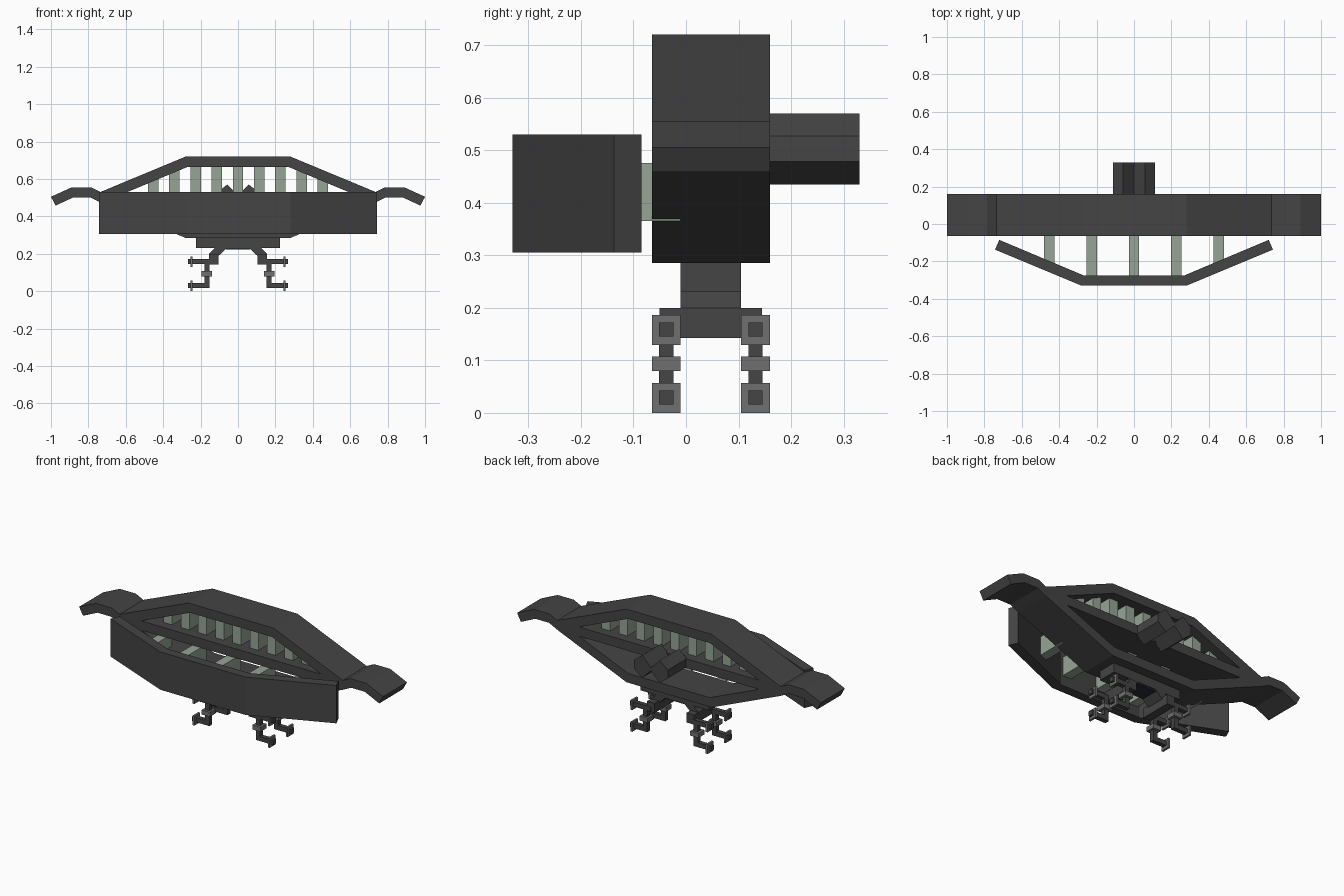
import bpy, bmesh
from mathutils import Vector

if "Cube" in bpy.data.objects:
    bpy.data.objects.remove(bpy.data.objects["Cube"])


def material(name, rgb):
    m = bpy.data.materials.new(name)
    m.diffuse_color = (*rgb, 1)
    m.use_nodes = True
    m.node_tree.nodes["Principled BSDF"].inputs["Base Color"].default_value = m.diffuse_color
    return m


DARK = material("dark_grey", (0.058, 0.058, 0.058))
GREEN = material("pale_green_grey", (0.31, 0.375, 0.31))
LIGHT = material("mid_grey", (0.16, 0.16, 0.16))
NAVY = material("dark_navy", (0.02, 0.026, 0.036))


def prism(name, pts, axis, lo, hi, mat):
    """Extrude a 2D outline along y (x,z points) or z (x,y points)."""
    bm = bmesh.new()
    if axis == 'y':
        verts = [bm.verts.new((a, lo, b)) for a, b in pts]
        step = Vector((0, hi - lo, 0))
    else:
        verts = [bm.verts.new((a, b, lo)) for a, b in pts]
        step = Vector((0, 0, hi - lo))
    face = bm.faces.new(verts)
    ext = bmesh.ops.extrude_face_region(bm, geom=[face], use_keep_orig=True)
    moved = [g for g in ext["geom"] if isinstance(g, bmesh.types.BMVert)]
    bmesh.ops.translate(bm, vec=step, verts=moved)
    bmesh.ops.recalc_face_normals(bm, faces=bm.faces)
    me = bpy.data.meshes.new(name)
    bm.to_mesh(me)
    bm.free()
    me.materials.append(mat)
    ob = bpy.data.objects.new(name, me)
    bpy.context.collection.objects.link(ob)
    return ob


def box(name, x, y, z, mat):
    pts = [(x[0], z[0]), (x[1], z[0]), (x[1], z[1]), (x[0], z[1])]
    return prism(name, pts, 'y', y[0], y[1], mat)


def mirrored(half):
    """Close a right-hand outline with its left-hand reflection."""
    return half + [(-a, b) for a, b in reversed(half) if a > 1e-6]


def flip(pts, s):
    return [(s * a, b) for a, b in pts]


MID = 0.5025   # height of the frame's centre line

# Hexagonal frame with drooping side tips, cut by an upper and a lower window
outline = mirrored([(0.28, 0.72), (0.735, 0.531), (0.785, 0.555), (0.89, 0.555),
                    (1.0, 0.505), (0.975, 0.458), (0.88, 0.502), (0.79, 0.502),
                    (0.735, 0.475), (0.28, 0.285)])
frame = prism("hexagonal_frame", outline, 'y', -0.065, 0.16, DARK)
window = mirrored([(0.269, 0.665), (0.592, 0.53)])
for name, pts in (("upper_window_cutter", window),
                  ("lower_window_cutter", [(a, 2 * MID - b) for a, b in window])):
    cutter = prism(name, pts, 'y', -0.2, 0.3, DARK)
    cutter.hide_render = True
    cutter.hide_viewport = True
    mod = frame.modifiers.new(name, 'BOOLEAN')
    mod.operation = 'DIFFERENCE'
    mod.solver = 'EXACT'
    mod.object = cutter

# Angled front bumper
bumper = mirrored([(0.28, -0.33), (0.743, -0.137), (0.72, -0.085), (0.269, -0.275)])
prism("front_bumper", bumper, 'z', 0.305, 0.53, DARK)

# Upright slats in the upper window, and struts out to the bumper
for i in range(-4, 5):
    x = i * 0.1135
    edge = abs(x) + 0.028
    top = 0.69 - 0.4176 * max(0, edge - 0.28)
    box("window_slat", (x - 0.028, x + 0.028), (-0.01, 0.105), (0.52, top), GREEN)
    if i % 2 == 0:
        front = -0.3 + 0.42 * max(0, abs(x) - 0.28)
        box("bumper_strut", (x - 0.028, x + 0.028), (front, -0.01), (0.365, 0.476), GREEN)

# Rear coupling with a notched top and bottom
upper = [(0.0, 0.512), (0.058, 0.57), (0.112, 0.527)]
lower = [(a, 2 * MID - b) for a, b in reversed(upper)]
prism("rear_coupling", mirrored(upper + lower), 'y', 0.15, 0.33, DARK)

# Lower mount
box("mount_base", (-0.225, 0.225), (-0.01, 0.105), (0.23, 0.29), DARK)
box("mount_underplate", (-0.065, 0.065), (-0.005, 0.1), (0.222, 0.23), NAVY)

# Clamp assemblies on both sides, each with a front and a rear bracket
for s in (-1, 1):
    leg = [(0.06, 0.23), (0.125, 0.23), (0.155, 0.2), (0.155, 0.145),
           (0.105, 0.145), (0.105, 0.188)]
    prism("mount_leg", flip(leg, s), 'y', -0.01, 0.105, DARK)
    box("leg_crossbar", sorted((s * 0.105, s * 0.155)), (-0.05, 0.145), (0.143, 0.2), DARK)
    for y in (-0.0375, 0.1325):
        arm_y = (y - 0.0135, y + 0.0135)
        plate_y = (y - 0.0275, y + 0.0275)
        bracket = [(0.13, 0.172), (0.267, 0.172), (0.267, 0.145), (0.18, 0.145),
                   (0.18, 0.043), (0.267, 0.043), (0.267, 0.016), (0.153, 0.016),
                   (0.153, 0.145), (0.13, 0.145)]
        prism("clamp_bracket", flip(bracket, s), 'y', *arm_y, DARK)
        box("bracket_collar", sorted((s * 0.14, s * 0.194)), plate_y, (0.08, 0.107), LIGHT)
        for z in (0.0285, 0.1575):
            box("end_flange", sorted((s * 0.242, s * 0.254)), plate_y,
                (z - 0.0285, z + 0.0285), LIGHT)
